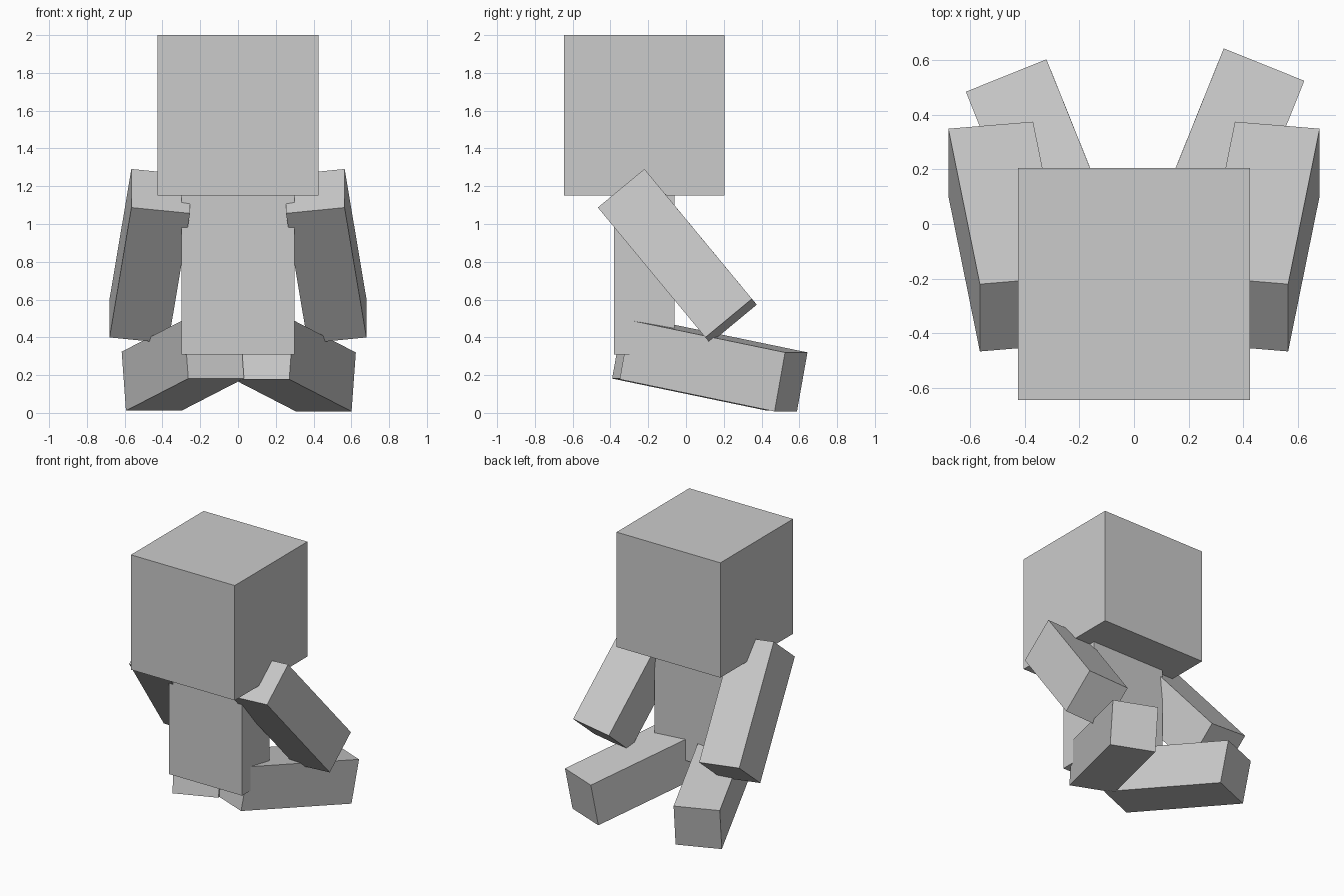
import bpy
import bmesh
from mathutils import Matrix, Vector

cube = bpy.data.objects.get("Cube")
if cube:
    bpy.data.objects.remove(cube)

# One plain grey for the whole figure
grey = bpy.data.materials.new("plain grey")
grey.use_nodes = True
colour = (0.6, 0.6, 0.6, 1)
grey.diffuse_color = colour
grey.node_tree.nodes["Principled BSDF"].inputs["Base Color"].default_value = colour


def box(name, centre, size, along=(0, 0, 1), across=(1, 0, 0)):
    """Box with its z side turned to 'along' and its x side to 'across'."""
    z = Vector(along).normalized()
    x = Vector(across)
    x = (x - x.project(z)).normalized()
    turn = Matrix((x, z.cross(x), z)).transposed().to_4x4()
    bm = bmesh.new()
    bmesh.ops.create_cube(bm, size=1, matrix=Matrix.Diagonal((*size, 1)))
    mesh = bpy.data.meshes.new(name)
    bm.to_mesh(mesh)
    bm.free()
    mesh.materials.append(grey)
    obj = bpy.data.objects.new(name, mesh)
    obj.matrix_world = Matrix.Translation(centre) @ turn
    bpy.context.collection.objects.link(obj)


# Head and body
box("head", (0, -0.22, 1.575), (0.85, 0.85, 0.85))
box("body", (0, -0.22, 0.76), (0.6, 0.32, 0.9))

# Arms swing back and outwards, legs spread backwards
for side, s, leg_centre in (("left", 1, (0.3, 0.146, 0.249)),
                            ("right", -1, (-0.292, 0.106, 0.253))):
    box(side + "_arm", (0.467 * s, -0.046, 0.83), (0.313, 0.32, 0.9),
        (0.115 * s, 0.567, -0.685), (0.31, -0.025 * s, 0.03 * s))
    box(side + "_leg", leg_centre, (0.318, 0.318, 0.9),
        (0.33 * s, 0.82, -0.17), (0.295, -0.12 * s, 0))
